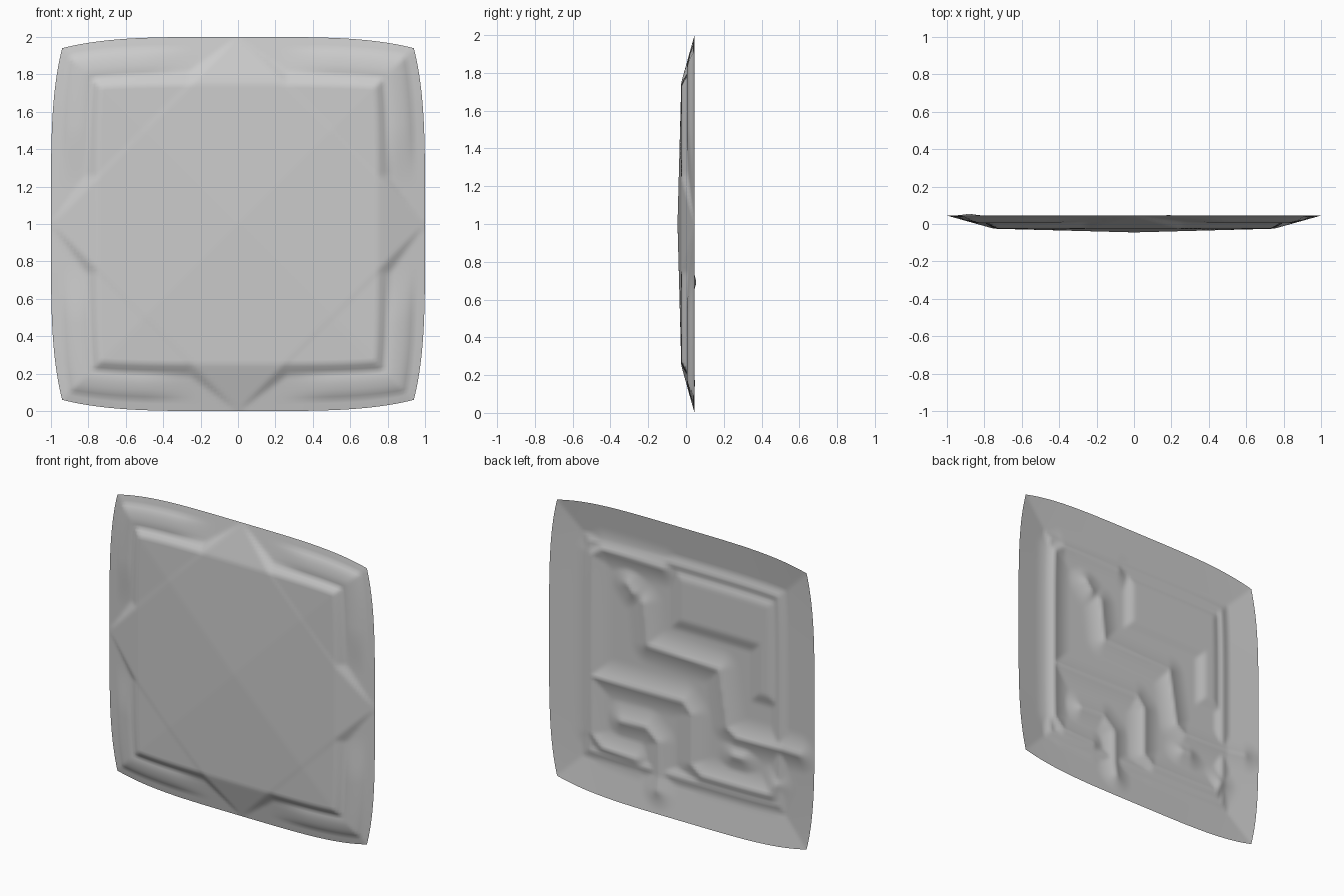
import bpy, bmesh, math
from mathutils import Vector

old = bpy.data.objects.get("Cube")
if old:
    bpy.data.objects.remove(old)

grey = bpy.data.materials.new("plain_grey")
grey.use_nodes = True
colour = (0.6, 0.6, 0.6, 1)
grey.diffuse_color = colour
grey.node_tree.nodes["Principled BSDF"].inputs["Base Color"].default_value = colour

N = 110          # grid divisions per side
RIM = 0.045      # depth of the outer rim


def clamp(t):
    return max(0.0, min(1.0, t))


def mix(a, b, t):
    return a + (b - a) * clamp(t)


def smooth(t):
    t = clamp(t)
    return t * t * (3 - 2 * t)


def front_depth(u, v):
    """Shallow square plate crossed by a four-pointed dome, with corner ridges."""
    a, b = abs(u), abs(v)
    d, low = max(a, b), min(a, b)
    # square plate with a sloping border
    if d < 0.75:
        plate = mix(-0.045, -0.023, d / 0.75)
    elif d < 0.81:
        plate = mix(-0.023, 0.012, (d - 0.75) / 0.06)
    else:
        plate = mix(0.012, RIM, (d - 0.81) / 0.19)
    # rounded L-shaped ridge in each corner
    bump = 1 - ((d - 0.87) / 0.065) ** 2
    if bump > 0:
        plate -= 0.014 * math.sqrt(bump) * smooth((low - 0.2) / 0.35)
    # diamond points reaching the middle of each side
    point = mix(-0.045, -0.025, d / 0.75) if d < 0.75 else mix(-0.025, RIM, (d - 0.75) / 0.25)
    point += 0.25 * max(0, a + b - 1)
    return min(plate, point)


# Crests of the winding relief, seen from behind (right, up)
CRESTS = [
    [(-0.69, -0.18), (-0.69, 0.64), (-0.62, 0.69), (-0.16, 0.68)],
    [(-0.3, 0.4), (-0.27, 0.12), (0.27, 0.1), (0.33, -0.28), (0.4, -0.33), (0.88, -0.32)],
    [(-0.69, -0.2), (0, -0.19), (0.06, -0.26), (0.06, -0.6), (0.14, -0.66), (0.67, -0.66), (0.7, -0.58)],
    [(-0.69, -0.2), (-0.69, -0.6), (-0.62, -0.67), (-0.37, -0.68)],
    [(-0.47, -0.45), (-0.28, -0.44), (-0.19, -0.52), (-0.19, -0.84)],
    [(-0.42, 0.5), (-0.38, 0.45)],
    [(0.38, -0.46), (0.44, -0.46)],
]
SEGMENTS = [(Vector(p), Vector(q)) for line in CRESTS for p, q in zip(line, line[1:])]


def segment_distance(p, a, b):
    ab = b - a
    return (p - a - ab * clamp((p - a).dot(ab) / ab.length_squared)).length


def back_depth(u, v):
    """Dished back with a raised frame, winding crests and a raised panel."""
    d = max(abs(u), abs(v))
    dish = RIM - 0.034 * clamp((1 - d) / 0.25)
    p = Vector((-u, v))
    near = min(segment_distance(p, a, b) for a, b in SEGMENTS)
    relief = clamp(1 - near / 0.15) ** 2
    frame = 0.6 * clamp(1 - abs(d - 0.72) / 0.06)
    # stepped panel in the upper corner
    right, up = p
    inside = min(right + 0.06, 0.68 - right, 0.67 - up, max(up - 0.32, min(right - 0.54, up + 0.02)))
    panel = 0.7 * smooth(inside / 0.1 + 0.5)
    return dish + 0.028 * max(relief, frame, panel)


def make_face(name, depth, outward):
    """Square sheet with bowed sides, shaped by a depth rule."""
    bm = bmesh.new()
    rows = []
    for j in range(N + 1):
        row = []
        for i in range(N + 1):
            u, v = 2 * i / N - 1, 2 * j / N - 1
            x = u * (1 - 0.06 * v ** 4)
            z = v * (1 - 0.06 * u ** 4)
            y = RIM if i in (0, N) or j in (0, N) else depth(u, v)
            row.append(bm.verts.new((x, y, z + 1)))
        rows.append(row)
    for j in range(N):
        for i in range(N):
            quad = [rows[j][i], rows[j][i + 1], rows[j + 1][i + 1], rows[j + 1][i]]
            bm.faces.new(quad if outward < 0 else quad[::-1])
    mesh = bpy.data.meshes.new(name)
    bm.to_mesh(mesh)
    bm.free()
    mesh.materials.append(grey)
    obj = bpy.data.objects.new(name, mesh)
    bpy.context.collection.objects.link(obj)
    bpy.ops.object.select_all(action='DESELECT')
    obj.select_set(True)
    bpy.context.view_layer.objects.active = obj
    bpy.ops.object.shade_smooth_by_angle(angle=math.radians(40))


make_face("front_panel", front_depth, -1)
make_face("back_relief", back_depth, 1)
